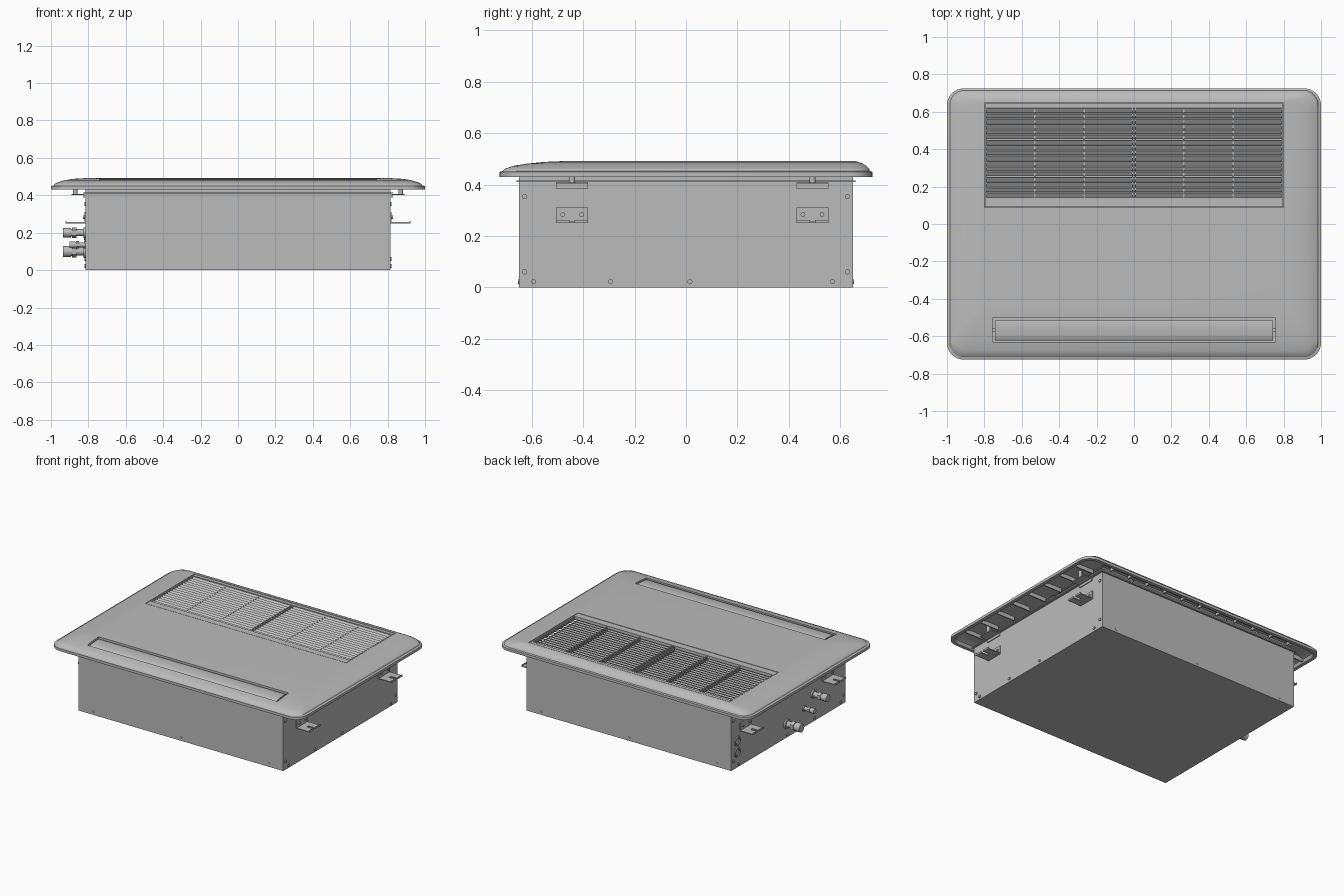
import bpy, bmesh, math
from mathutils import Matrix, Vector

old = bpy.data.objects.get("Cube")
if old:
    bpy.data.objects.remove(old, do_unlink=True)

GREY = (0.5, 0.5, 0.5, 1.0)
metal = bpy.data.materials.new("plain grey")
metal.use_nodes = True
metal.diffuse_color = GREY
for node in metal.node_tree.nodes:
    if node.type == "BSDF_PRINCIPLED":
        node.inputs["Base Color"].default_value = GREY


def finish(name, bm, smooth=False):
    bmesh.ops.recalc_face_normals(bm, faces=bm.faces)
    mesh = bpy.data.meshes.new(name)
    bm.to_mesh(mesh)
    bm.free()
    mesh.materials.append(metal)
    obj = bpy.data.objects.new(name, mesh)
    bpy.context.scene.collection.objects.link(obj)
    if smooth:
        shade(obj)
    return obj


def activate(obj):
    bpy.ops.object.select_all(action="DESELECT")
    obj.select_set(True)
    bpy.context.view_layer.objects.active = obj


def shade(obj):
    activate(obj)
    bpy.ops.object.shade_smooth_by_angle(angle=math.radians(30))


def add_box(bm, x, y, z, tilt=0.0):
    """Box from three (low, high) ranges, optionally tilted about x."""
    centre = Vector([(r[0] + r[1]) / 2 for r in (x, y, z)])
    size = [abs(r[1] - r[0]) for r in (x, y, z)]
    matrix = (Matrix.Translation(centre) @ Matrix.Rotation(tilt, 4, "X")
              @ Matrix.Diagonal((*size, 1)))
    bmesh.ops.create_cube(bm, size=1, matrix=matrix)


def add_rod(bm, start, end, radius, sides=16):
    a, b = Vector(start), Vector(end)
    turn = (b - a).to_track_quat("Z", "Y").to_matrix().to_4x4()
    bmesh.ops.create_cone(bm, cap_ends=True, segments=sides, radius1=radius, radius2=radius,
                          depth=(b - a).length, matrix=Matrix.Translation((a + b) / 2) @ turn)


def box(name, x, y, z):
    bm = bmesh.new()
    add_box(bm, x, y, z)
    return finish(name, bm)


BX, BY = 0.815, 0.65

# Housing and its top flange
box("housing", (-BX, BX), (-BY, BY), (0, 0.43))
box("housing_flange", (-0.828, 0.828), (-0.66, 0.66), (0.41, 0.416))


# Cover panel: rounded rectangles lofted from the hollow underside to the top
def ring(bm, hx, front, back, radius, z, steps=8):
    corners = ((1, back, 0), (-1, back, 1), (-1, front, 2), (1, front, 3))
    verts = []
    for sx, y, quarter in corners:
        cx = sx * (hx - radius)
        cy = y - math.copysign(radius, y)
        for i in range(steps + 1):
            a = (quarter + i / steps) * math.pi / 2
            verts.append(bm.verts.new((cx + radius * math.cos(a), cy + radius * math.sin(a), z)))
    return verts


sections = [
    (0.84, -0.66, 0.66, 0.03, 0.466),
    (0.93, -0.67, 0.68, 0.05, 0.461),
    (0.965, -0.692, 0.692, 0.06, 0.45),
    (0.975, -0.702, 0.702, 0.07, 0.43),
    (1.0, -0.725, 0.725, 0.09, 0.43),
    (1.0, -0.725, 0.725, 0.09, 0.449),
    (0.985, -0.712, 0.715, 0.08, 0.453),
    (0.98, -0.705, 0.712, 0.078, 0.461),
    (0.957, -0.675, 0.702, 0.07, 0.472),
    (0.925, -0.62, 0.688, 0.06, 0.481),
    (0.88, -0.55, 0.672, 0.04, 0.488),
    (0.81, -0.46, 0.655, 0.02, 0.492),
]
bm = bmesh.new()
loops = [ring(bm, *s) for s in sections]
bm.faces.new(loops[0])
bm.faces.new(loops[-1])
for low, high in zip(loops, loops[1:]):
    for i in range(len(low)):
        j = (i + 1) % len(low)
        bm.faces.new((low[i], low[j], high[j], high[i]))
panel = finish("cover_panel", bm)

# Openings for the intake grille and the air outlet
openings = [((-0.8, 0.8), (0.088, 0.648)), ((-0.757, 0.757), (-0.632, -0.503))]
for x, y in openings:
    cutter = box("opening_cutter", x, y, (0.3, 0.6))
    cutter.hide_render = True
    cut = panel.modifiers.new("opening", "BOOLEAN")
    cut.operation = "DIFFERENCE"
    cut.solver = "EXACT"
    cut.object = cutter
    activate(panel)
    bpy.ops.object.modifier_apply(modifier=cut.name)
    bpy.data.objects.remove(cutter, do_unlink=True)
shade(panel)

# Stiffening ribs under the overhang
bm = bmesh.new()
for s in (-1, 1):
    for i in range(8):
        y = -0.56 + i * 0.16
        add_box(bm, (s * 0.82, s * 0.965), (y - 0.004, y + 0.004), (0.433, 0.462))
    for i in range(11):
        x = -0.75 + i * 0.15
        add_box(bm, (x - 0.004, x + 0.004), (s * 0.655, s * 0.695), (0.433, 0.455))
finish("panel_ribs", bm)

# Intake grille: frame, tilted slats, cross ribs and filter
bm = bmesh.new()
add_box(bm, (-0.796, 0.796), (0.092, 0.142), (0.472, 0.491))
add_box(bm, (-0.796, 0.796), (0.62, 0.644), (0.472, 0.491))
for s in (-1, 1):
    add_box(bm, (s * 0.788, s * 0.796), (0.142, 0.62), (0.465, 0.49))
finish("grille_frame", bm)

bm = bmesh.new()
SLATS = 17
for i in range(SLATS):
    y = 0.155 + i * 0.452 / (SLATS - 1)
    add_box(bm, (-0.788, 0.788), (y - 0.013, y + 0.013), (0.475, 0.48), math.radians(33))
finish("grille_slats", bm)

bm = bmesh.new()
for x in (-0.53, -0.265, 0.265, 0.53):
    add_box(bm, (x - 0.004, x + 0.004), (0.142, 0.62), (0.455, 0.483))
for s in (-1, 1):
    add_box(bm, (s * 0.006, s * 0.012), (0.142, 0.62), (0.455, 0.488))
finish("grille_ribs", bm)
box("filter", (-0.79, 0.79), (0.1, 0.64), (0.43, 0.445))

# Outlet flap with a gently curved top
profile = [(-0.624, 0.462), (-0.624, 0.471), (-0.615, 0.478), (-0.59, 0.482),
           (-0.56, 0.485), (-0.53, 0.486), (-0.516, 0.482), (-0.516, 0.462)]
bm = bmesh.new()
face = bm.faces.new([bm.verts.new((-0.744, y, z)) for y, z in profile])
grown = bmesh.ops.extrude_face_region(bm, geom=[face])["geom"]
bmesh.ops.translate(bm, vec=(1.488, 0, 0),
                    verts=[v for v in grown if isinstance(v, bmesh.types.BMVert)])
bm.faces.ensure_lookup_table()
for s in (-1, 1):
    add_box(bm, (s * 0.74, s * 0.757), (-0.575, -0.56), (0.465, 0.475))
finish("outlet_flap", bm, True)

# Hanging brackets with slotted feet, and panel hooks above them
for side, s in (("left", 1), ("right", -1)):
    for end, y in (("front", -0.443), ("back", 0.492)):
        bm = bmesh.new()
        add_box(bm, (s * BX, s * 0.821), (y - 0.062, y + 0.062), (0.25, 0.31))
        add_box(bm, (s * BX, s * 0.865), (y - 0.062, y + 0.062), (0.25, 0.256))
        for t in (-1, 1):
            add_box(bm, (s * 0.865, s * 0.922), (y + t * 0.01, y + t * 0.062), (0.25, 0.256))
            add_box(bm, (s * 0.917, s * 0.922), (y + t * 0.01, y + t * 0.062), (0.25, 0.263))
            add_rod(bm, (s * BX, y + t * 0.037, 0.283), (s * 0.829, y + t * 0.037, 0.283), 0.009)
        finish(f"{side}_{end}_bracket", bm, True)

        bm = bmesh.new()
        add_box(bm, (s * 0.82, s * 0.89), (y - 0.062, y + 0.062), (0.402, 0.408))
        add_box(bm, (s * 0.82, s * 0.826), (y - 0.062, y + 0.062), (0.385, 0.408))
        add_rod(bm, (s * 0.87, y, 0.402), (s * 0.87, y, 0.465), 0.012)
        finish(f"{side}_{end}_panel_hook", bm, True)

# Screw heads round the housing
bm = bmesh.new()
spots = [(t * 0.628, z) for t in (-1, 1) for z in (0.06, 0.353)]
spots += [(y, 0.022) for y in (-0.593, -0.293, 0.015, 0.57)]
for s in (-1, 1):
    for y, z in spots:
        add_rod(bm, (s * BX, y, z), (s * 0.822, y, z), 0.01, 12)
    for x in (-0.7, 0, 0.7):
        add_rod(bm, (x, s * BY, 0.022), (x, s * 0.653, 0.022), 0.008, 12)
finish("screws", bm, True)

# Pipe fittings on the right side: stepped rods, six-sided nuts
fittings = {
    "large_pipe": (0.02, 0.1, 1.0, 0.935),
    "drain_pipe": (-0.18, 0.135, 0.6, 0.9),
    "small_pipe": (-0.28, 0.2, 0.85, 0.935),
}
for name, (y, z, k, tip) in fittings.items():
    bm = bmesh.new()
    span = tip - BX
    steps = [(0, 0.1, 0.034, 24), (0.1, 0.4, 0.022, 24), (0.4, 0.6, 0.033, 6),
             (0.6, 0.66, 0.024, 24), (0.66, 1, 0.03, 24)]
    for a, b, r, sides in steps:
        add_rod(bm, (-BX - a * span, y, z), (-BX - b * span, y, z), r * k, sides)
    finish(name, bm, True)

# Cable grommets near the back of the right side
for name, z in (("upper_grommet", 0.19), ("lower_grommet", 0.11)):
    bpy.ops.mesh.primitive_torus_add(major_radius=0.028, minor_radius=0.008, major_segments=24,
                                     minor_segments=8, location=(-BX, 0.58, z),
                                     rotation=(0, math.pi / 2, 0))
    grommet = bpy.context.object
    grommet.name = name
    grommet.data.materials.append(metal)
    shade(grommet)
